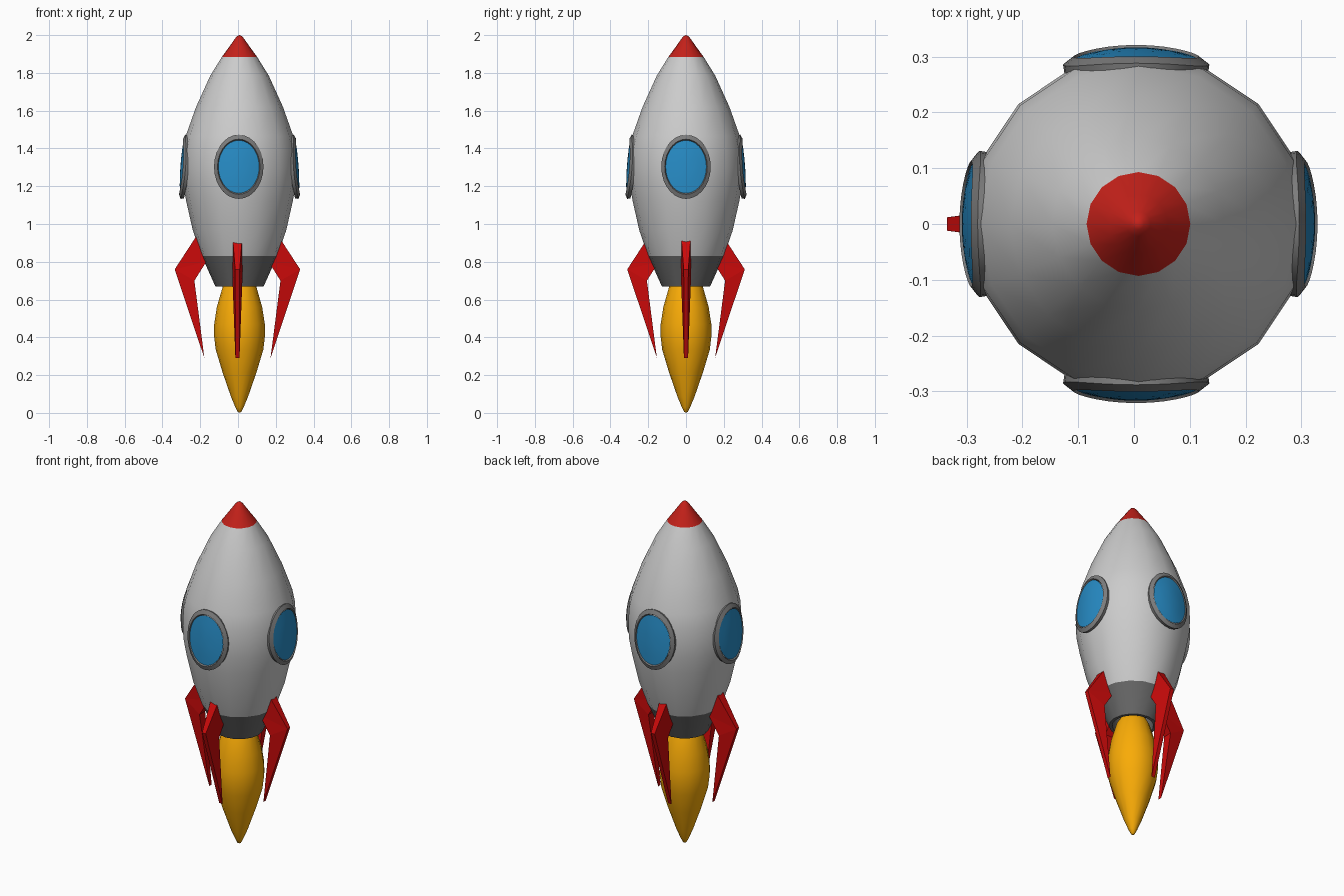
import bpy, bmesh
from math import cos, sin, pi, radians
from mathutils import Matrix, Vector

if "Cube" in bpy.data.objects:
    bpy.data.objects.remove(bpy.data.objects["Cube"])

CX = 0.008          # body axis
SIDES = 16


def material(name, rgb):
    m = bpy.data.materials.new(name)
    m.diffuse_color = (*rgb, 1)
    m.use_nodes = True
    m.node_tree.nodes["Principled BSDF"].inputs["Base Color"].default_value = m.diffuse_color
    return m


RED = material("red", (0.6, 0.003, 0.003))
NOSE_RED = material("nose_red", (0.55, 0.015, 0.01))
BLUE = material("blue", (0.02, 0.26, 0.56))
ORANGE = material("orange", (0.95, 0.41, 0.002))
PALE = material("pale_grey", (0.53, 0.53, 0.53))
DARK = material("dark_grey", (0.14, 0.14, 0.14))
RIM = material("rim_grey", (0.2, 0.2, 0.2))


def finish(bm, name, mat, angle=None):
    mesh = bpy.data.meshes.new(name)
    bm.to_mesh(mesh)
    bm.free()
    obj = bpy.data.objects.new(name, mesh)
    bpy.context.collection.objects.link(obj)
    mesh.materials.append(mat)
    if angle:
        bpy.ops.object.select_all(action='DESELECT')
        obj.select_set(True)
        bpy.context.view_layer.objects.active = obj
        bpy.ops.object.shade_smooth_by_angle(angle=radians(angle))
    return obj


def loft(bm, rings):
    """Bridge consecutive closed rings of points with quads."""
    loops = [[bm.verts.new(p) for p in ring] for ring in rings]
    for a, b in zip(loops, loops[1:]):
        n = len(a)
        for i in range(n):
            j = (i + 1) % n
            bm.faces.new((a[i], a[j], b[j], b[i]))
    return loops


def lathe(name, profile, mat, angle=40):
    """Spin (radius, z) points, listed bottom to top."""
    bm = bmesh.new()
    loft(bm, [[(CX + r * cos(2 * pi * i / SIDES), r * sin(2 * pi * i / SIDES), z)
               for i in range(SIDES)] for r, z in profile])
    bmesh.ops.remove_doubles(bm, verts=bm.verts, dist=1e-5)
    finish(bm, name, mat, angle)


# hull, nose, engine skirt (with hollow underside) and flame
lathe("hull", [(0.2, 0.83), (0.247, 0.965), (0.282, 1.12), (0.3, 1.22), (0.304, 1.3),
               (0.3, 1.39), (0.285, 1.465), (0.23, 1.62), (0.155, 1.785), (0.093, 1.885)], PALE)
lathe("nose_cone", [(0.093, 1.885), (0.053, 1.94), (0.022, 1.984), (0.01, 1.996), (0, 2.0)],
      NOSE_RED, 60)
lathe("engine_skirt", [(0, 0.76), (0.105, 0.76), (0.11, 0.668), (0.127, 0.668), (0.2, 0.83)], DARK)
lathe("flame", [(0, 0), (0.01, 0.006), (0.022, 0.03), (0.045, 0.085), (0.09, 0.215),
                (0.126, 0.335), (0.135, 0.41), (0.134, 0.47), (0.12, 0.56), (0.089, 0.668),
                (0.055, 0.73), (0, 0.75)], ORANGE, 60)


# portholes: ovals curved round the hull
def oval(scale, depth, n=28):
    ring = []
    for i in range(n):
        u = 0.131 * scale * cos(2 * pi * i / n)
        v = 0.17 * scale * sin(2 * pi * i / n)
        d = 0.318 - 0.07 * v - 0.35 * v * v - 1.45 * u * u + depth
        ring.append(Vector((u, -d, 1.303 + v)))
    return ring


for k, side in enumerate(("front", "right", "back", "left")):
    place = Matrix.Translation((CX if k % 2 else 0.004, 0, 0)) @ Matrix.Rotation(k * pi / 2, 4, 'Z')
    bm = bmesh.new()
    loft(bm, [oval(*s) for s in ((0.98, -0.026), (1, -0.008), (0.86, 0), (0.82, -0.012))])
    bm.transform(place)
    finish(bm, side + "_window_rim", RIM, 30)
    bm = bmesh.new()
    loft(bm, [oval(s, -0.005) for s in (0.825, 0.55, 0.28, 0)])
    bmesh.ops.remove_doubles(bm, verts=bm.verts, dist=1e-5)
    bm.transform(place)
    finish(bm, side + "_window_glass", BLUE, 40)

# fins: (reach, z, half thickness), thinner at the outer edge
FIN = [(0.208, 0.95, 0.027), (0.332, 0.76, 0.012), (0.175, 0.29, 0.011),
       (0.228, 0.70, 0.026), (0.165, 0.80, 0.028)]
for k, side in enumerate(("right", "back", "left", "front")):
    shift = -0.021 if k % 2 else 0
    bm = bmesh.new()
    a, b = loft(bm, [[(r + shift, s * t, z) for r, z, t in FIN] for s in (-1, 1)])
    for loop in (a, b):
        for tri in ((0, 1, 4), (1, 3, 4), (1, 2, 3)):
            bm.faces.new([loop[i] for i in tri])
    bmesh.ops.recalc_face_normals(bm, faces=bm.faces)
    bm.transform(Matrix.Translation((-0.003, 0, 0)) @ Matrix.Rotation(k * pi / 2, 4, 'Z'))
    finish(bm, side + "_fin", RED)
